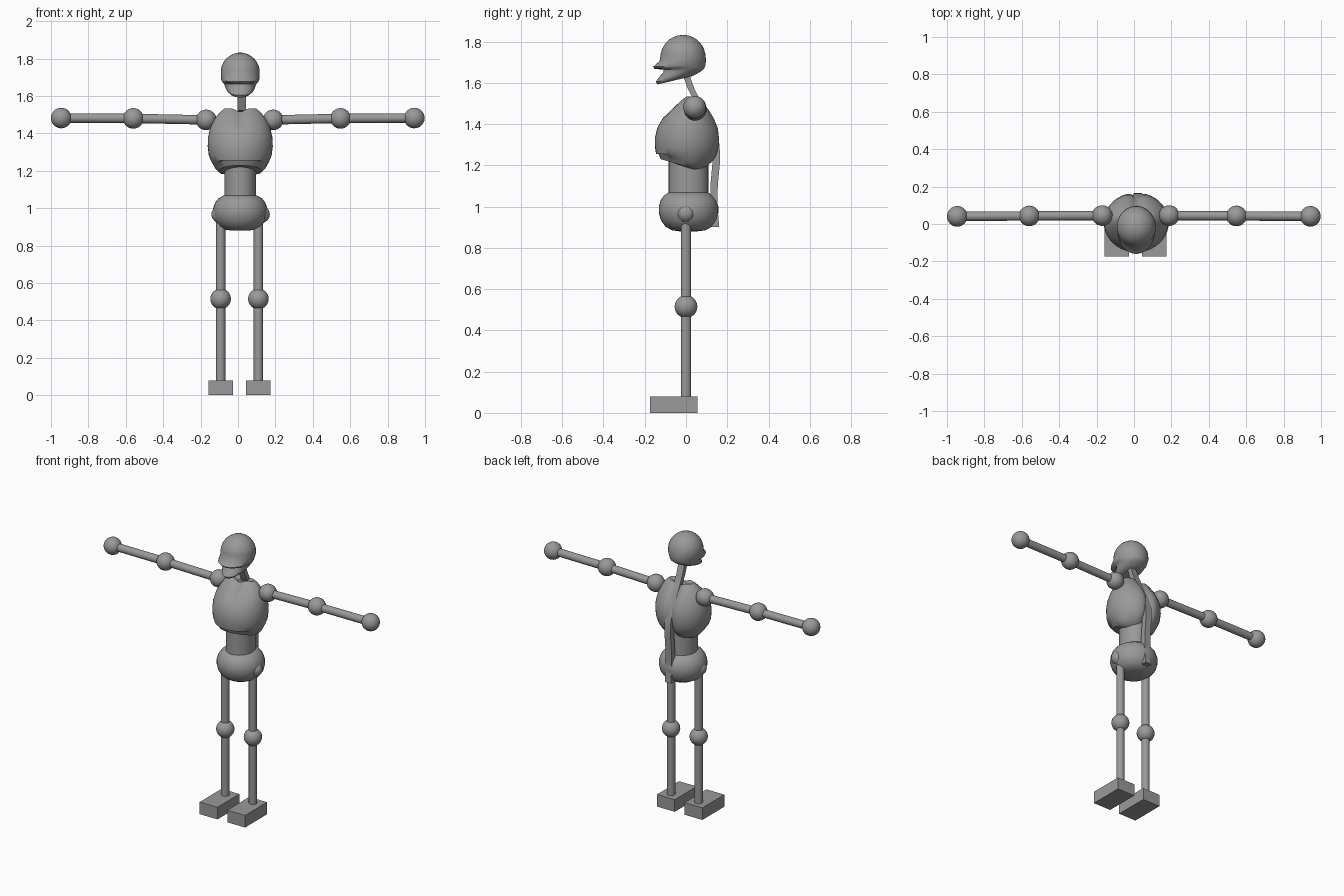
import bpy, bmesh, math
from mathutils import Vector

if "Cube" in bpy.data.objects:
    bpy.data.objects.remove(bpy.data.objects["Cube"])

CX = 0.012  # body centre line

grey = bpy.data.materials.new("plain grey")
grey.diffuse_color = (0.32, 0.32, 0.32, 1)
grey.use_nodes = True
grey.node_tree.nodes["Principled BSDF"].inputs["Base Color"].default_value = grey.diffuse_color


def finish(ob, name, smooth=True, angle=40):
    ob.name = name
    ob.data.materials.clear()
    ob.data.materials.append(grey)
    if smooth:
        bpy.ops.object.select_all(action='DESELECT')
        ob.select_set(True)
        bpy.context.view_layer.objects.active = ob
        bpy.ops.object.shade_smooth_by_angle(angle=math.radians(angle))
    return ob


def ball(name, loc, r, scale=(1, 1, 1)):
    bpy.ops.mesh.primitive_uv_sphere_add(segments=32, ring_count=16, radius=r, location=loc)
    ob = bpy.context.object
    ob.scale = scale
    return finish(ob, name)


def rod(name, a, b, r):
    a, b = Vector(a), Vector(b)
    bpy.ops.mesh.primitive_cylinder_add(vertices=24, radius=r, depth=(b - a).length,
                                        location=(a + b) / 2)
    ob = bpy.context.object
    ob.rotation_euler = (b - a).to_track_quat('Z', 'Y').to_euler()
    return finish(ob, name)


def mesh_object(name, bm, angle):
    bmesh.ops.recalc_face_normals(bm, faces=bm.faces)
    me = bpy.data.meshes.new(name)
    bm.to_mesh(me)
    bm.free()
    ob = bpy.data.objects.new(name, me)
    bpy.context.collection.objects.link(ob)
    return finish(ob, name, True, angle)


def loft(name, rings, n=32, shape=None, angle=40):
    """Each ring: front z, back z, front y, back y, half width."""
    bm = bmesh.new()
    rows = []
    for zf, zb, yf, yb, hw in rings:
        row = []
        for i in range(n):
            a = 2 * math.pi * i / n
            t = (1 - math.cos(a)) / 2           # 0 at the front, 1 at the back
            p = Vector((hw * math.sin(a), yf + (yb - yf) * t, zf + (zb - zf) * t))
            if shape:
                p = shape(p)
            row.append(bm.verts.new((p.x + CX, p.y, p.z)))
        rows.append(row)
    for lo, hi in zip(rows, rows[1:]):
        for i in range(n):
            j = (i + 1) % n
            bm.faces.new((lo[i], lo[j], hi[j], hi[i]))
    bm.faces.new(rows[0])
    bm.faces.new(rows[-1])
    return mesh_object(name, bm, angle)


# Head: tilted underside, jaw, mouth notch, pointed nose, round skull
head = [(1.598, 1.628, -0.12, 0.015, 0.035),
        (1.592, 1.632, -0.138, 0.03, 0.05),
        (1.604, 1.642, -0.147, 0.05, 0.066),
        (1.625, 1.655, -0.133, 0.072, 0.078),
        (1.650, 1.668, -0.11, 0.088, 0.084),
        (1.663, 1.676, -0.108, 0.091, 0.09),
        (1.668, 1.682, -0.152, 0.093, 0.097),
        (1.677, 1.69, -0.16, 0.095, 0.101),
        (1.705, 1.71, -0.128, 0.097, 0.104)]
for k in range(1, 9):
    a = math.radians(k * 10.8)
    z, r = 1.722 + 0.11 * math.sin(a), 0.109 * math.cos(a)
    head.append((z, z, -0.014 - 1.01 * r, -0.014 + r, r * 0.97))
loft("head", head, 36, angle=50)


# Rib cage: grooved back, arched lower front
def ribs(p):
    if p.y > 0.04:                               # groove along the back
        p.y -= 0.03 * math.exp(-(p.x / 0.022) ** 2) * min(1, (p.y - 0.04) / 0.08)
    if p.z > 1.47:                               # dip between the shoulders
        p.z -= 0.02 * math.exp(-(p.x / 0.03) ** 2)
    if p.z < 1.24 and p.y < 0.04:                # front rim lifted above the belly
        p.z += min(0.07, 0.38 * (0.04 - p.y))
    return p


loft("rib_cage", [
    (1.525, 1.525, 0.01, 0.05, 0.06),
    (1.535, 1.53, -0.005, 0.065, 0.085),
    (1.515, 1.51, -0.03, 0.085, 0.11),
    (1.475, 1.47, -0.072, 0.115, 0.14),
    (1.43, 1.43, -0.112, 0.14, 0.16),
    (1.38, 1.38, -0.14, 0.162, 0.172),
    (1.33, 1.33, -0.151, 0.168, 0.174),
    (1.285, 1.28, -0.15, 0.163, 0.168),
    (1.255, 1.245, -0.145, 0.152, 0.155),
    (1.198, 1.215, -0.138, 0.13, 0.138),
    (1.168, 1.19, -0.122, 0.1, 0.115),
    (1.172, 1.18, -0.09, 0.08, 0.085),
], 40, ribs)

# Belly and pelvis
belly = rod("belly", (CX, 0.012, 1.03), (CX, 0.012, 1.25), 0.09)
belly.scale = (0.95, 1.08, 1)
loft("pelvis", [
    (0.88, 0.88, -0.03, 0.055, 0.04), (0.885, 0.885, -0.068, 0.095, 0.08),
    (0.903, 0.903, -0.1, 0.127, 0.112), (0.935, 0.935, -0.122, 0.149, 0.137),
    (0.97, 0.97, -0.132, 0.157, 0.146), (1.0, 1.0, -0.132, 0.157, 0.145),
    (1.03, 1.03, -0.123, 0.147, 0.134), (1.052, 1.052, -0.108, 0.13, 0.117),
    (1.068, 1.068, -0.085, 0.108, 0.09), (1.073, 1.073, -0.04, 0.06, 0.045)])

# Spine: flat curved strip running from the skull to behind the pelvis
bm = bmesh.new()
rows = []
path = [(0.0, 1.64), (0.025, 1.57), (0.06, 1.5), (0.115, 1.4), (0.145, 1.3),
        (0.147, 1.22), (0.136, 1.1), (0.135, 1.0), (0.143, 0.9)]
for k, (y, z) in enumerate(path):
    hw, d = 0.022, (0.016 if k < 4 else 0.018)
    rows.append([bm.verts.new((CX + 0.008 + sx * hw, y + sy * d, z))
                 for sx, sy in ((-1, -1), (1, -1), (1, 1), (-1, 1))])
for lo, hi in zip(rows, rows[1:]):
    for i in range(4):
        bm.faces.new((lo[i], lo[(i + 1) % 4], hi[(i + 1) % 4], hi[i]))
bm.faces.new(rows[0])
bm.faces.new(rows[-1])
mesh_object("spine", bm, 30)

# Arms: joint balls linked by rods
for side, xs in (("right", (-0.17, -0.56, -0.945)), ("left", (0.188, 0.548, 0.943))):
    pts = [(xs[0], 0.045, 1.472), (xs[1], 0.043, 1.48), (xs[2], 0.041, 1.482)]
    for part, p in zip(("shoulder", "elbow", "hand"), pts):
        ball(f"{side}_{part}", p, 0.055)
    rod(f"{side}_upper_arm", pts[0], pts[1], 0.025)
    rod(f"{side}_forearm", pts[1], pts[2], 0.025)

# Legs: hip ball, knee ball, rods and block feet
for side, x, hip_x in (("right", -0.093, -0.097), ("left", 0.109, 0.125)):
    ball(f"{side}_hip", (hip_x, 0.0, 0.967), 0.045)
    ball(f"{side}_knee", (x, 0.0, 0.515), 0.055)
    rod(f"{side}_thigh", (x, 0, 0.515), (x, 0, 0.96), 0.025)
    rod(f"{side}_shin", (x, 0, 0.06), (x, 0, 0.515), 0.025)
    bpy.ops.mesh.primitive_cube_add(size=1, location=(x, -0.06, 0.04))
    foot = bpy.context.object
    foot.scale = (0.13, 0.23, 0.08)
    finish(foot, f"{side}_foot", False)
